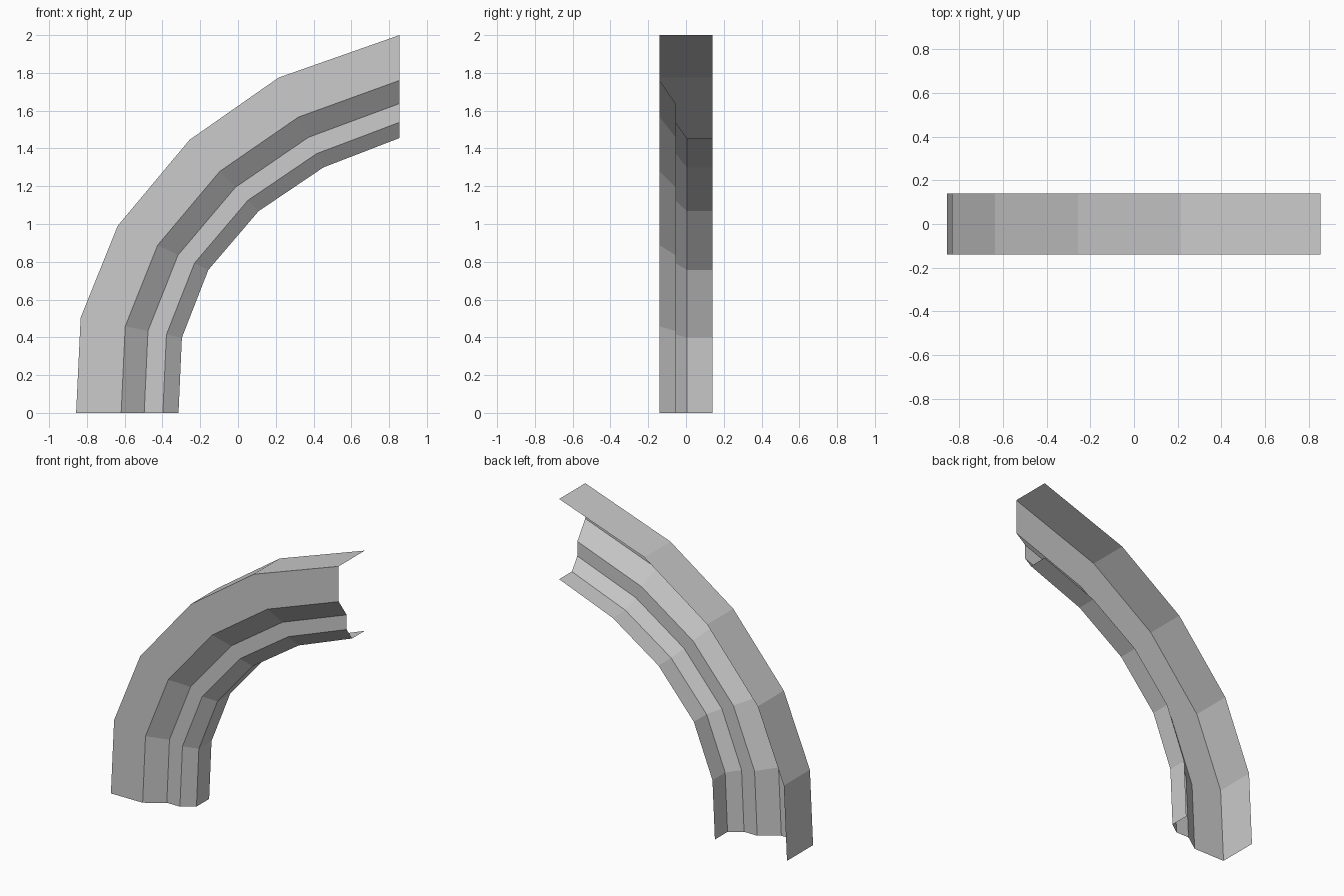
import bpy, bmesh
from mathutils import Vector

cube = bpy.data.objects.get("Cube")
if cube:
    bpy.data.objects.remove(cube, do_unlink=True)

# Plain grey stone
stone = bpy.data.materials.new("stone_grey")
stone.use_nodes = True
grey = (0.6, 0.6, 0.6, 1)
stone.diffuse_color = grey
stone.node_tree.nodes["Principled BSDF"].inputs["Base Color"].default_value = grey

# Arch stations: outer edge (x, z) and inner edge (x, z)
stations = [
    ((-0.857, 0), (-0.315, 0)),
    ((-0.833, 0.505), (-0.297, 0.398)),
    ((-0.637, 0.99), (-0.157, 0.757)),
    ((-0.257, 1.445), (0.109, 1.068)),
    ((0.215, 1.775), (0.453, 1.30)),
    ((0.855, 2.0), (0.855, 1.455)),
]

# Moulding section: share of the way from outer to inner edge, and depth y
section = [(0, 0.14), (0, -0.14), (0.44, -0.14), (0.665, -0.055),
           (0.847, -0.055), (1, 0.004), (1, 0.14)]

# Sweep the open section along the arch
bm = bmesh.new()
rows = []
for outer, inner in stations:
    row = []
    for share, y in section:
        x, z = Vector(outer).lerp(Vector(inner), share)
        row.append(bm.verts.new((x, y, z)))
    rows.append(row)
for low, high in zip(rows, rows[1:]):
    for i in range(len(section) - 1):
        bm.faces.new((low[i], low[i + 1], high[i + 1], high[i]))

mesh = bpy.data.meshes.new("arch_moulding")
bm.to_mesh(mesh)
bm.free()
mesh.materials.append(stone)
arch = bpy.data.objects.new("arch_moulding", mesh)
bpy.context.collection.objects.link(arch)
